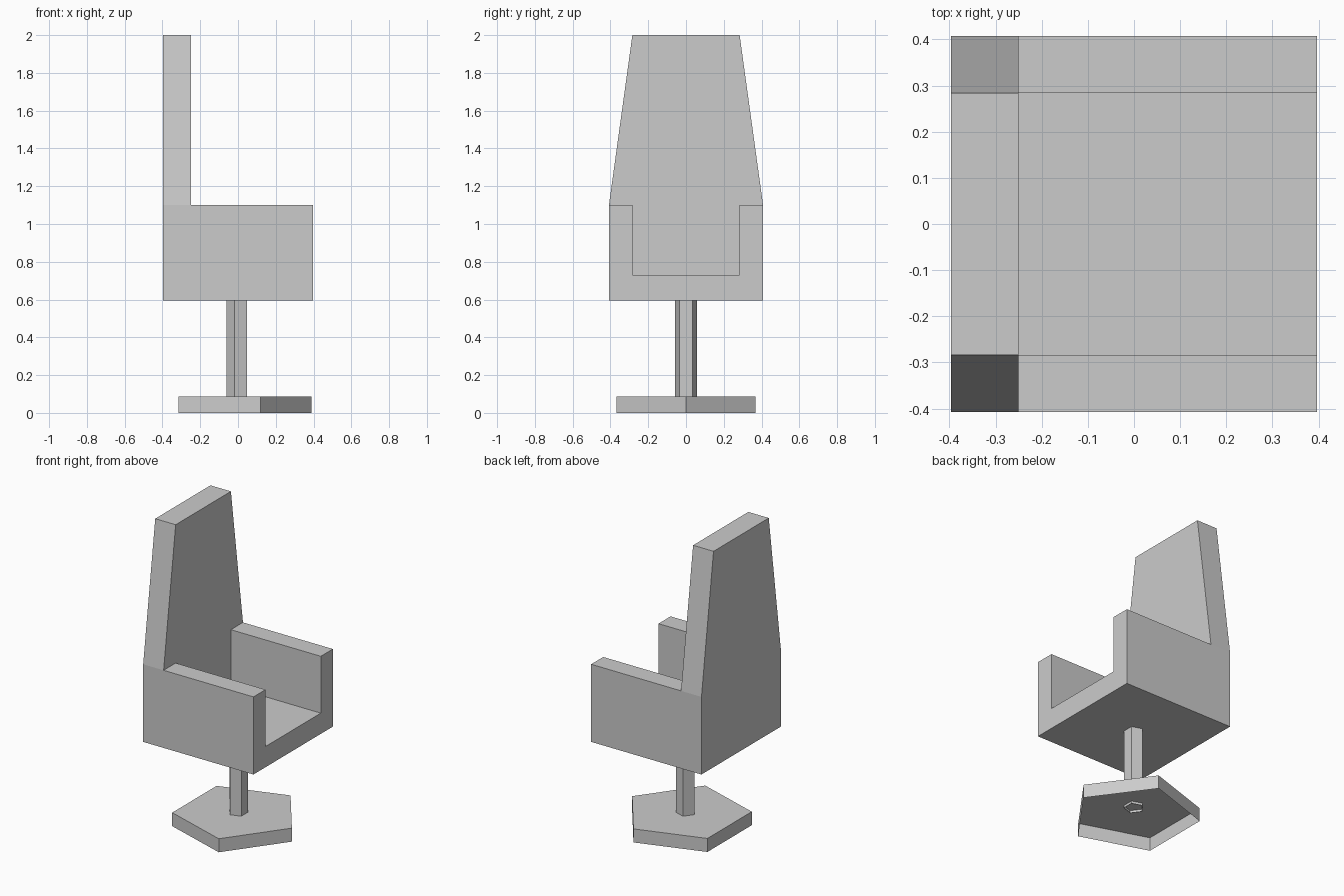
import bpy, bmesh
from math import cos, sin, pi, radians
from mathutils import Vector

if "Cube" in bpy.data.objects:
    bpy.data.objects.remove(bpy.data.objects["Cube"])


def finish(name, bm):
    bmesh.ops.recalc_face_normals(bm, faces=bm.faces)
    mesh = bpy.data.meshes.new(name)
    bm.to_mesh(mesh)
    bm.free()
    obj = bpy.data.objects.new(name, mesh)
    bpy.context.collection.objects.link(obj)
    return obj


def open_prism(name, radius, z0, z1, turn, cap_top):
    """Five-sided tube with an open bottom and an optional top."""
    bm = bmesh.new()
    angles = [turn + 2 * pi * i / 5 for i in range(5)]
    low, high = [[bm.verts.new((radius * cos(a), radius * sin(a), z)) for a in angles]
                 for z in (z0, z1)]
    for i in range(5):
        j = (i + 1) % 5
        bm.faces.new((low[i], low[j], high[j], high[i]))
    if cap_top:
        bm.faces.new(high)
    obj = finish(name, bm)
    return obj


def move_faces(bm, geom, dx):
    verts = {v for f in geom if isinstance(f, bmesh.types.BMFace) for v in f.verts}
    bmesh.ops.translate(bm, verts=list(verts), vec=Vector((dx, 0, 0)))


# Seat shell: one solid of seat, armrests and tapered backrest
OUT, INN = 0.408, 0.284
BOTTOM, SEAT, ARM, TOP = 0.595, 0.73, 1.10, 2.0
BACK, PANEL, FRONT = -0.397, -0.25, 0.397

bm = bmesh.new()
u_right = [(OUT, BOTTOM), (OUT, ARM), (INN, ARM), (INN, SEAT)]
right = [bm.verts.new((PANEL, y, z)) for y, z in u_right]
left = [bm.verts.new((PANEL, -y, z)) for y, z in u_right]
top = [bm.verts.new((PANEL, y, TOP)) for y in (INN, -INN)]
u_face = bm.faces.new(right + left[::-1])
panel = bm.faces.new([left[3], right[3], right[2], right[1], *top, left[1], left[2]])

# Backrest thickness behind the panel, then the seat and arms in front of it
back = bmesh.ops.extrude_face_region(bm, geom=[u_face, panel], use_keep_orig=True)
move_faces(bm, back["geom"], BACK - PANEL)
front = bmesh.ops.extrude_discrete_faces(bm, faces=[u_face])
move_faces(bm, front["faces"], FRONT - PANEL)
bmesh.ops.dissolve_limit(bm, angle_limit=radians(1), verts=bm.verts, edges=bm.edges)
finish("seat_with_arms_and_back", bm)

# Pedestal post and hollow pentagonal foot
open_prism("post", 0.06, 0.072, 0.60, pi, False)
open_prism("foot", 0.388, 0.0, 0.088, 0.0, True)
